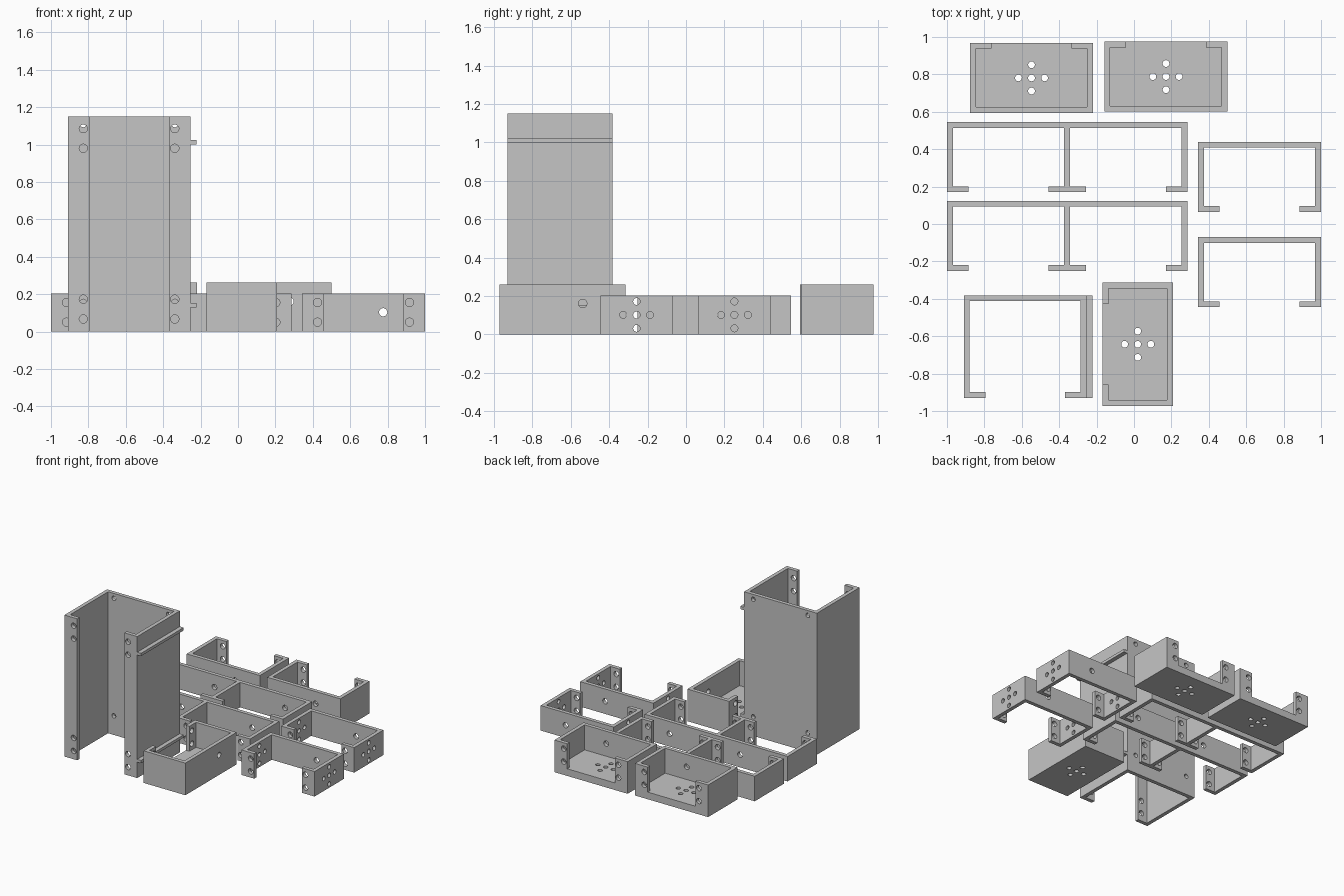
import bpy, bmesh, math
from mathutils import Matrix, Vector

cube = bpy.data.objects.get("Cube")
if cube:
    bpy.data.objects.remove(cube, do_unlink=True)

grey = bpy.data.materials.new("light_grey")
grey.use_nodes = True
colour = (0.56, 0.56, 0.56, 1)
grey.diffuse_color = colour
grey.node_tree.nodes["Principled BSDF"].inputs["Base Color"].default_value = colour

T = 0.031        # wall thickness
LIP = 0.115      # width of an outer lip
MID = 0.1        # half width of the lip on a middle wall
BIG, SMALL = 0.022, 0.018
WIDE, DEEP = 0.658, 0.375
LOW = 0.203      # frame height
FLOOR = 0.058


def new_object(name, bm):
    bmesh.ops.recalc_face_normals(bm, faces=bm.faces[:])
    mesh = bpy.data.meshes.new(name)
    bm.to_mesh(mesh)
    bm.free()
    mesh.materials.append(grey)
    obj = bpy.data.objects.new(name, mesh)
    bpy.context.collection.objects.link(obj)
    return obj


def prism(name, outline, height):
    bm = bmesh.new()
    face = bm.faces.new([bm.verts.new((x, y, 0)) for x, y in outline])
    top = bmesh.ops.extrude_face_region(bm, geom=[face])["geom"]
    verts = [v for v in top if isinstance(v, bmesh.types.BMVert)]
    bmesh.ops.translate(bm, verts=verts, vec=(0, 0, height))
    return new_object(name, bm)


def drill(obj, holes):
    """Cut round holes, each given as (position, axis, radius)."""
    bm = bmesh.new()
    for pos, axis, radius in holes:
        turn = Vector(axis).to_track_quat('Z', 'Y').to_matrix().to_4x4()
        bmesh.ops.create_cone(bm, cap_ends=True, segments=24, radius1=radius,
                              radius2=radius, depth=0.08,
                              matrix=Matrix.Translation(pos) @ turn)
    cutter = new_object("hole_cutter", bm)
    cutter.hide_render = True
    mod = obj.modifiers.new("holes", 'BOOLEAN')
    mod.operation, mod.solver, mod.object = 'DIFFERENCE', 'EXACT', cutter
    graph = bpy.context.evaluated_depsgraph_get()
    mesh = bpy.data.meshes.new_from_object(obj.evaluated_get(graph))
    obj.modifiers.clear()
    obj.data = mesh
    bpy.data.objects.remove(cutter, do_unlink=True)


def cross(centre, u, v, axis):
    c, u, v = Vector(centre), Vector(u) * 0.07, Vector(v) * 0.07
    return [(c + d, axis, SMALL) for d in (Vector(), u, -u, v, -v)]


def channel_outline(width, depth, middle):
    """Walls seen from above: open to -y, lips turned inward."""
    w, d, h = width / 2, depth / 2, T / 2
    left = [(-w, d), (-w, -d), (LIP - w, -d), (LIP - w, T - d),
            (T - w, T - d), (T - w, d - T)]
    if middle:
        left += [(-h, d - T), (-h, T - d), (-MID, T - d), (-MID, -d)]
    return left + [(-x, y) for x, y in reversed(left)]


def channel(name, width, depth, height, lip_z, back, back_radius=BIG,
            middle=False, crosses=False):
    obj = prism(name, channel_outline(width, depth, middle), height)
    w, d = width / 2, depth / 2
    X, Y, Z = (1, 0, 0), (0, 1, 0), (0, 0, 1)
    lip_x = [0.083 - w, w - 0.083] + ([-0.068, 0.068] if middle else [])
    holes = [((x, T / 2 - d, z), Y, BIG) for x in lip_x for z in lip_z]
    holes += [((x, d - T / 2, z), Y, back_radius) for x, z in back]
    if crosses:
        for x in (T / 2 - w, w - T / 2):
            holes += cross((x, 0, height / 2), Y, Z, X)
    drill(obj, holes)
    return obj


def place(obj, x, y, z=0, turn=0):
    obj.location = (x, y, z)
    obj.rotation_euler.z = math.radians(turn)


LIP_Z = (0.05, 0.155)
HOLE_Z = 0.103

# Single frames on the left, with side walls drilled
for name, y in (("single_frame_rear", 0.252), ("single_frame_front", -0.257)):
    frame = channel(name, WIDE, DEEP, LOW, LIP_Z, [(0.105, HOLE_Z)], crosses=True)
    place(frame, 0.671, y)

# Double frames with a shared middle wall
for name, y in (("double_frame_rear", 0.358), ("double_frame_front", -0.064)):
    bays = [(-0.215, HOLE_Z), (0.42, HOLE_Z)]
    place(channel(name, 1.285, DEEP, LOW, LIP_Z, bays, middle=True), -0.3575, y)

# Trays: walls standing on a thick drilled floor
for name, x, y, turn in (("tray_right", -0.548, 0.781, 180),
                         ("tray_left", 0.171, 0.788, 180),
                         ("tray_front", 0.02, -0.643, -90)):
    walls = channel(name + "_walls", WIDE, DEEP, LOW, LIP_Z, [(-0.105, HOLE_Z)])
    place(walls, x, y, FLOOR, turn)
    w, d = WIDE / 2, DEEP / 2
    base = prism(name + "_floor", [(-w, -d), (w, -d), (w, d), (-w, d)], FLOOR)
    drill(base, cross((0, 0, FLOOR / 2), (1, 0, 0), (0, 1, 0), (0, 0, 1)))
    place(base, x, y, 0, turn)

# Tall channel
TALL_W, TALL_D, TALL_H = 0.655, 0.548, 1.15
TALL_Y = -0.656
corners = [(x, z) for x in (-0.245, 0.245) for z in (0.155, 1.11)]
tall = channel("tall_channel", TALL_W, TALL_D, TALL_H, (0.067, 0.173, 0.98, 1.085),
               corners, back_radius=SMALL)
place(tall, -0.5825, TALL_Y)

# Thin rails on the outer side of the tall channel
for name, z in (("lower_rail", 0.129), ("upper_rail", 1.0)):
    d = TALL_D / 2
    rail = prism(name, [(0, -d), (0.035, -d), (0.035, d), (0, d)], 0.023)
    place(rail, -0.256, TALL_Y, z)
